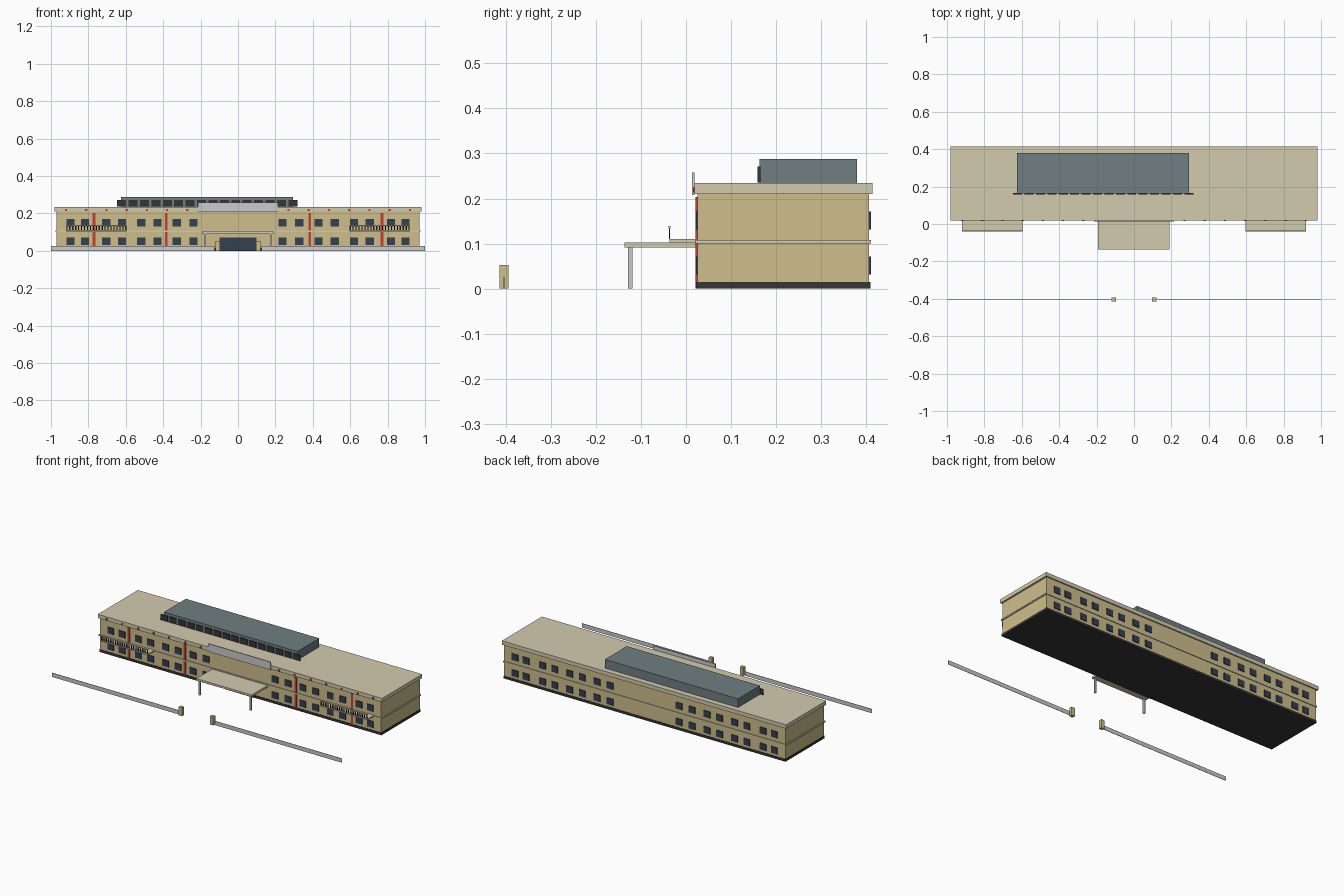
import bpy, bmesh
from mathutils import Matrix, Vector

if "Cube" in bpy.data.objects:
    bpy.data.objects.remove(bpy.data.objects["Cube"])


def mat(name, r, g, b):
    m = bpy.data.materials.new(name)
    m.diffuse_color = (r, g, b, 1)
    m.use_nodes = True
    m.node_tree.nodes["Principled BSDF"].inputs["Base Color"].default_value = m.diffuse_color
    return m


WALL = mat("wall_tan", 0.62, 0.52, 0.26)
CREAM = mat("cream", 0.65, 0.60, 0.43)
DARK = mat("dark_base", 0.035, 0.035, 0.035)
GLASS = mat("glass", 0.035, 0.05, 0.08)
RED = mat("red", 0.55, 0.05, 0.03)
SLATE = mat("slate", 0.16, 0.21, 0.22)
GREY = mat("light_grey", 0.55, 0.55, 0.54)


def boxes(name, spans, material):
    """One object made of boxes given as (x0, x1, y0, y1, z0, z1)."""
    bm = bmesh.new()
    for x0, x1, y0, y1, z0, z1 in spans:
        c = Vector(((x0 + x1) / 2, (y0 + y1) / 2, (z0 + z1) / 2))
        s = Matrix.Diagonal((x1 - x0, y1 - y0, z1 - z0, 1))
        bmesh.ops.create_cube(bm, size=1, matrix=Matrix.Translation(c) @ s)
    me = bpy.data.meshes.new(name)
    bm.to_mesh(me)
    bm.free()
    me.materials.append(material)
    ob = bpy.data.objects.new(name, me)
    bpy.context.collection.objects.link(ob)
    return ob


def both(spans):
    """Add the copy mirrored across x = 0."""
    return spans + [(-b, -a, *rest) for a, b, *rest in spans]


# Main block
boxes("plinth", [(-0.973, 0.973, 0.023, 0.409, 0, 0.015)], DARK)
boxes("walls", [(-0.97, 0.97, 0.026, 0.406, 0.015, 0.21)], WALL)
boxes("floor_band", [(-0.976, 0.976, 0.02, 0.411, 0.1, 0.108)], CREAM)
boxes("roof_parapet", [(-0.981, 0.981, 0.019, 0.414, 0.21, 0.234)], CREAM)

# Windows, two rows on the front and the back
cols = [0.238, 0.328, 0.43, 0.517, 0.62, 0.705, 0.818, 0.895]
rows = [(0.031, 0.071), (0.131, 0.171)]
for name, y0, y1 in (("front_windows", 0.022, 0.028), ("back_windows", 0.404, 0.411)):
    boxes(name, both([(x - 0.022, x + 0.022, y0, y1, a, b)
                      for x in cols for a, b in rows]), GLASS)

# Red pilasters and parapet studs
boxes("pilasters", both([(x - 0.007, x + 0.007, 0.0215, 0.029, a, b)
                         for x in (0.383, 0.77) for a, b in ((0.015, 0.1), (0.108, 0.203))]), RED)
boxes("parapet_studs", [(x - 0.006, x + 0.006, 0.016, 0.02, 0.213, 0.225)
                        for x in (-0.92 + 0.1082 * i for i in range(18))], RED)

# Blank sign board on the parapet
boxes("sign_board", [(-0.215, 0.215, 0.013, 0.019, 0.208, 0.258)], GREY)

# Rooftop storey with its window strip
boxes("roof_storey", [(-0.625, 0.295, 0.163, 0.379, 0.234, 0.288)], SLATE)
boxes("roof_storey_windows", [(x - 0.024, x + 0.024, 0.159, 0.165, 0.236, 0.271)
                              for x in (-0.622 + 0.061 * i for i in range(16))], DARK)

# Entrance door, canopy and columns
boxes("entrance_door", [(-0.1, 0.1, 0.021, 0.028, 0, 0.072)], GLASS)
boxes("canopy", [(-0.193, 0.19, -0.136, 0.026, 0.091, 0.103)], CREAM)
boxes("canopy_columns", both([(0.171, 0.181, -0.129, -0.119, 0, 0.091)]), GREY)

# Balconies
boxes("balcony_slabs", both([(0.595, 0.92, -0.037, 0.026, 0.103, 0.11)]), CREAM)
boxes("balcony_rails", both([(0.595, 0.92, -0.039, -0.034, 0.134, 0.139)]), CREAM)
boxes("balcony_balusters", both([(x - 0.003, x + 0.003, -0.038, -0.035, 0.11, 0.134)
                                 for x in (0.6 + 0.01575 * i for i in range(21))]), DARK)

# Gate posts and low front fence
boxes("gate_posts", both([(0.096, 0.119, -0.414, -0.394, 0, 0.053)]), WALL)
boxes("fence", both([(0.125, 1.0, -0.405, -0.403, 0, 0.026)]), GREY)
